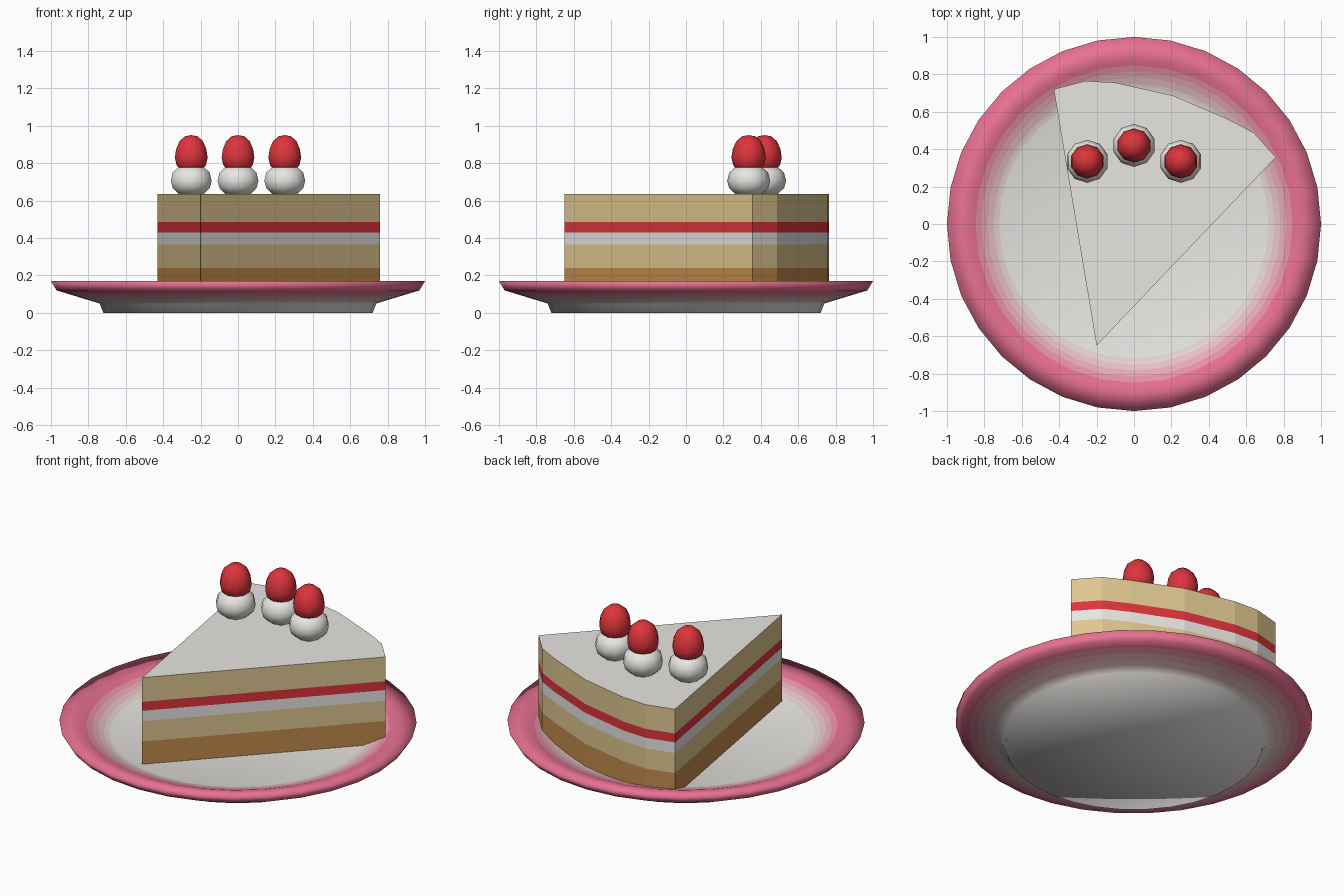
import bpy, math

if "Cube" in bpy.data.objects:
    bpy.data.objects.remove(bpy.data.objects["Cube"])

WHITE = (0.80, 0.79, 0.76)
PINK = (0.81, 0.165, 0.29)
RED = (0.72, 0.035, 0.045)
SPONGE = (0.74, 0.57, 0.28)
BASE = (0.54, 0.26, 0.075)


def material(name, rgb):
    m = bpy.data.materials.new(name)
    m.diffuse_color = (*rgb, 1)
    m.use_nodes = True
    m.node_tree.nodes["Principled BSDF"].inputs["Base Color"].default_value = m.diffuse_color
    return m


def build(name, verts, faces, mats, indices, smooth, loc=(0, 0, 0)):
    me = bpy.data.meshes.new(name)
    me.from_pydata(verts, [], faces)
    for m in mats:
        me.materials.append(m)
    for p, i in zip(me.polygons, indices):
        p.material_index = i
        p.use_smooth = smooth
    ob = bpy.data.objects.new(name, me)
    ob.location = loc
    bpy.context.collection.objects.link(ob)
    return ob


def lathe(name, profile, n, mats, bands, loc=(0, 0, 0)):
    """Revolve (r, z) points, listed from bottom centre outward to top centre."""
    verts, rings = [], []
    for r, z in profile:
        k = 1 if r == 0 else n
        rings.append([len(verts) + j for j in range(k)])
        for j in range(k):
            a = math.pi / 2 + 2 * math.pi * j / n
            verts.append((r * math.cos(a), r * math.sin(a), z))
    faces, idx = [], []
    for s, (a, b) in enumerate(zip(rings, rings[1:])):
        for j in range(n):
            k = (j + 1) % n
            if len(a) == 1:
                f = (a[0], b[k], b[j])
            elif len(b) == 1:
                f = (a[j], a[k], b[0])
            else:
                f = (a[j], a[k], b[k], b[j])
            faces.append(f)
            idx.append(bands[s])
    return build(name, verts, faces, mats, idx, True, loc)


# Plate: white centre blending to a pink rim in narrow bands
STEPS = 5
blend = [material(f"plate_{i}", [w + (p - w) * i / STEPS for w, p in zip(WHITE, PINK)])
         for i in range(STEPS + 1)]


def ramp(p, q):
    return [tuple(u + (v - u) * i / STEPS for u, v in zip(p, q)) for i in range(STEPS + 1)]


profile = ([(0, 0), (0.72, 0)] + ramp((0.74, 0.05), (0.97, 0.12)) + [(1.0, 0.17)]
           + ramp((0.88, 0.155), (0.72, 0.10)) + [(0, 0.10)])
up = list(range(1, STEPS + 1))
bands = [0, 0] + up + [STEPS, STEPS] + up[::-1] + [0]
lathe("plate", profile, 32, blend, bands)

# Cake slice: wedge outline stacked through the layer heights
tip = (-0.20, -0.65)
outline = [tip]
for deg, r in [(46.4, 1.39), (53.5, 1.415), (59.8, 1.40), (73, 1.398),
               (86.1, 1.41), (92.4, 1.416), (99.5, 1.39)]:
    a = math.radians(deg)
    outline.append((tip[0] + r * math.cos(a), tip[1] + r * math.sin(a)))
cream = material("cream", WHITE)
red = material("berry_red", RED)
sponge = material("sponge", SPONGE)
crust = material("crust", BASE)
heights = [0.10, 0.24, 0.365, 0.43, 0.485, 0.635]
layers = [0, 1, 2, 3, 1]
n = len(outline)
verts = [(x, y, z) for z in heights for x, y in outline]
faces, idx = [tuple(range(n))[::-1]], [0]
for s, layer in enumerate(layers):
    for j in range(n):
        k = (j + 1) % n
        faces.append((s * n + j, s * n + k, s * n + n + k, s * n + n + j))
        idx.append(layer)
faces.append(tuple(range(len(layers) * n, len(verts))))
idx.append(2)
build("cake_slice", verts, faces, [crust, sponge, cream, red], idx, False)

# Cream dollops, each topped by a berry
dollop = [(0, 0.635), (0.07, 0.635), (0.104, 0.667), (0.115, 0.705),
          (0.104, 0.75), (0.07, 0.78), (0, 0.79)]
berry = [(0, 0.755), (0.055, 0.76), (0.083, 0.79), (0.092, 0.83), (0.085, 0.875),
         (0.066, 0.918), (0.035, 0.944), (0, 0.95)]
for i, (x, y) in enumerate([(-0.25, 0.335), (0, 0.42), (0.25, 0.335)], 1):
    lathe(f"cream_dollop_{i}", dollop, 10, [cream], [0] * 6, (x, y, 0))
    lathe(f"berry_{i}", berry, 10, [red], [0] * 7, (x, y, 0))
